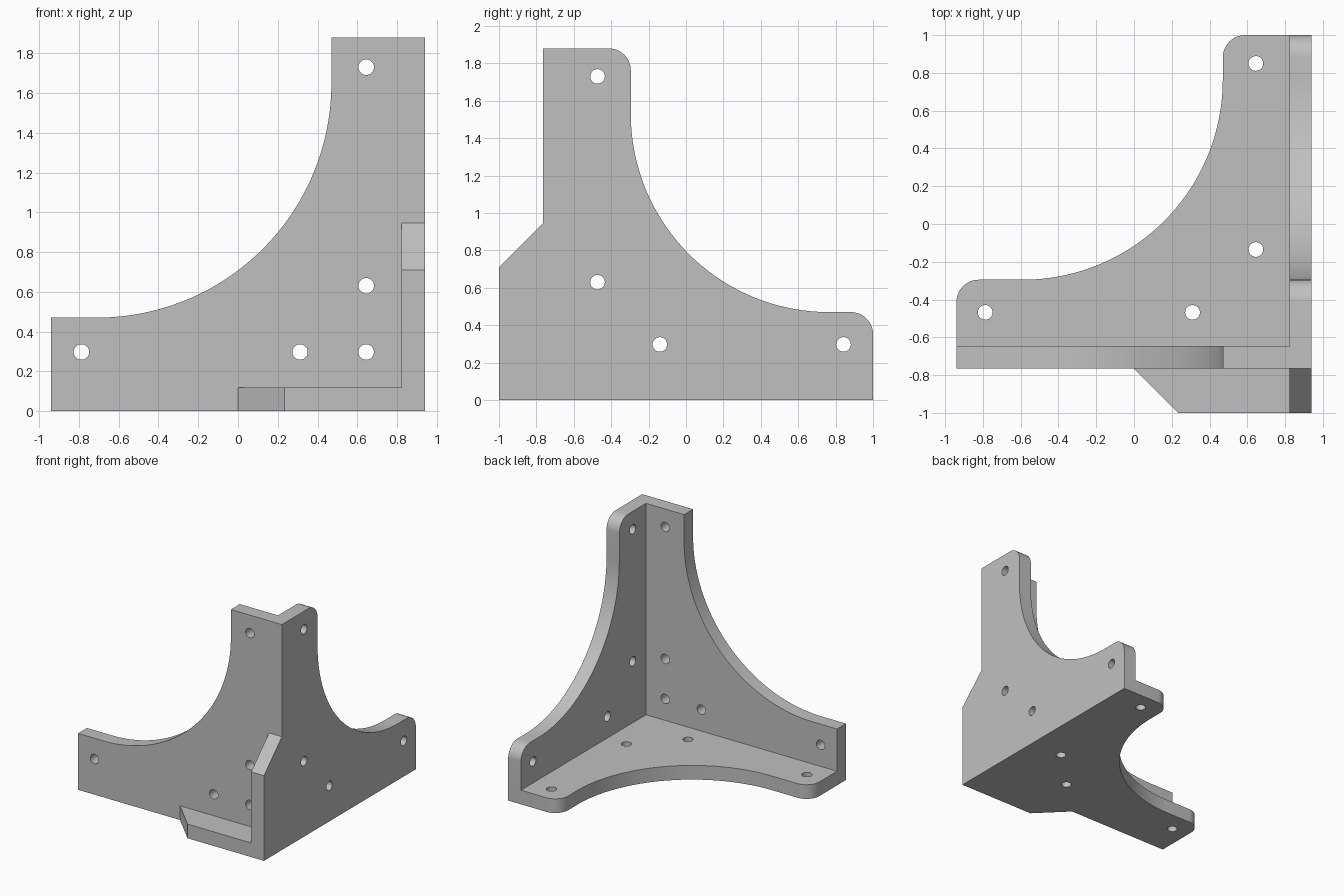
import bpy, bmesh
from math import sin, cos, radians

cube = bpy.data.objects.get("Cube")
if cube:
    bpy.data.objects.remove(cube, do_unlink=True)

T = 0.118          # plate thickness
R = 0.118          # small corner radius
BIG = 1.06         # large inner curve radius

grey = bpy.data.materials.new("plain grey")
grey.use_nodes = True
colour = (0.53, 0.53, 0.53, 1)
grey.diffuse_color = colour
grey.node_tree.nodes["Principled BSDF"].inputs["Base Color"].default_value = colour


def arc(centre, radius, start, end, steps):
    angles = [radians(start + (end - start) * i / steps) for i in range(steps + 1)]
    return [(centre[0] + radius * cos(a), centre[1] + radius * sin(a)) for a in angles]


def place(a, b, depth, axis):
    """Put a flat point into space, with depth along the given axis."""
    return {"x": (depth, a, b), "y": (a, depth, b), "z": (a, b, depth)}[axis]


def prisms(name, outlines):
    """Extrude each (points, axis, low, high) outline into one object."""
    bm = bmesh.new()
    for points, axis, low, high in outlines:
        bottom = [bm.verts.new(place(*p, low, axis)) for p in points]
        top = [bm.verts.new(place(*p, high, axis)) for p in points]
        bm.faces.new(bottom)
        bm.faces.new(top)
        for i in range(len(points)):
            j = (i + 1) % len(points)
            bm.faces.new((bottom[i], bottom[j], top[j], top[i]))
    bmesh.ops.recalc_face_normals(bm, faces=bm.faces)
    mesh = bpy.data.meshes.new(name)
    bm.to_mesh(mesh)
    bm.free()
    mesh.materials.append(grey)
    obj = bpy.data.objects.new(name, mesh)
    bpy.context.collection.objects.link(obj)
    return obj


# Outlines of the three plates
floor = ([(0, -0.765), (0.235, -1), (0.94, -1), (0.94, 1)]
         + arc((0.47 + R, 1 - R), R, 90, 180, 12)
         + arc((0.47 - BIG, BIG - 0.295), BIG, 0, -90, 48)
         + arc((R - 0.94, -0.295 - R), R, 90, 180, 12)
         + [(-0.94, -0.765)])
side = ([(-1, 0), (1, 0)]
        + arc((1 - R, 0.47 - R), R, 0, 90, 12)
        + arc((BIG - 0.295, 0.47 + BIG), BIG, 270, 180, 48)
        + arc((-0.295 - R, 1.88 - R), R, 0, 90, 12)
        + [(-0.765, 1.88), (-0.765, 0.945), (-1, 0.71)])
front = ([(-0.94, 0), (0.94, 0), (0.94, 1.88), (0.47, 1.88)]
         + arc((-0.71, 1.65), 1.18, 0, -90, 48)
         + [(-0.94, 0.47)])

bracket = prisms("corner_bracket", [(floor, "z", 0, T)])
side_plate = prisms("side_plate", [(side, "x", 0.94 - T, 0.94)])
front_plate = prisms("front_plate", [(front, "y", -0.765, T - 0.765)])

# Screw holes, grouped by the plate they pass through
holes = {
    ("z", 0, T): [(0.645, 0.85), (0.645, -0.135), (0.31, -0.468), (-0.788, -0.468)],
    ("x", 0.94 - T, 0.94): [(-0.473, 1.73), (-0.473, 0.63), (-0.14, 0.297), (0.842, 0.297)],
    ("y", -0.765, T - 0.765): [(-0.788, 0.297), (0.312, 0.297), (0.645, 0.297),
                               (0.645, 0.63), (0.645, 1.73)],
}
drills = prisms("hole_cutters", [
    (arc(centre, 0.039, 0, 360, 32)[:-1], axis, low - 0.03, high + 0.03)
    for (axis, low, high), centres in holes.items() for centre in centres])
drills.hide_render = True

# Fuse the plates and drill the holes
bpy.ops.object.select_all(action="DESELECT")
bracket.select_set(True)
bpy.context.view_layer.objects.active = bracket
for helper, operation in ((side_plate, "UNION"), (front_plate, "UNION"), (drills, "DIFFERENCE")):
    mod = bracket.modifiers.new(helper.name, "BOOLEAN")
    mod.operation = operation
    mod.solver = "EXACT"
    mod.object = helper
    bpy.ops.object.modifier_apply(modifier=mod.name)
    bpy.data.objects.remove(helper, do_unlink=True)

bpy.ops.object.shade_smooth_by_angle(angle=radians(30))
